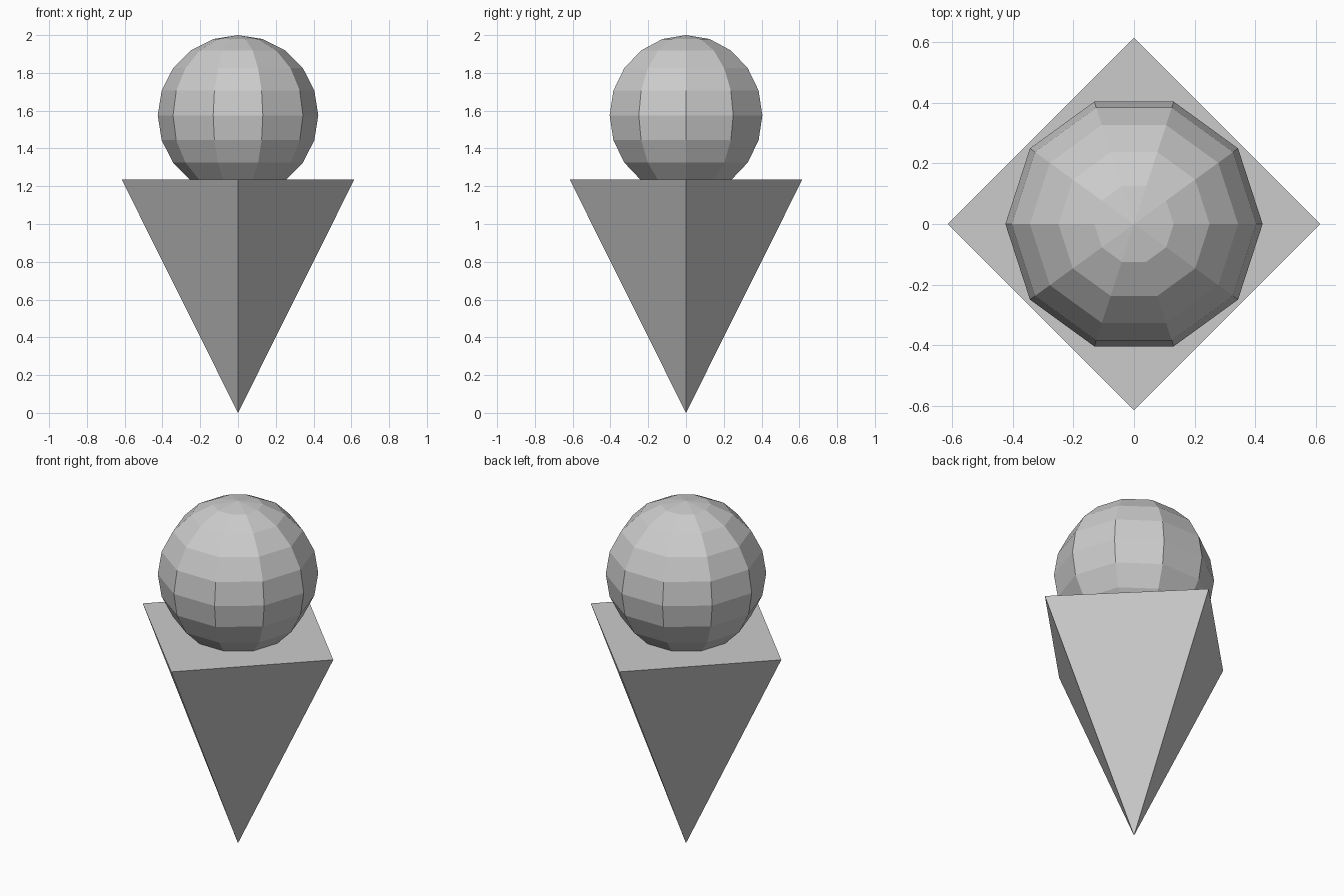
import bpy
import bmesh
import math

if "Cube" in bpy.data.objects:
    bpy.data.objects.remove(bpy.data.objects["Cube"])


def lathe(name, profile, segments):
    """Flat-faced solid turned about z; profile runs bottom to top, radius 0 at both ends."""
    bm = bmesh.new()
    rings = []
    for r, z in profile:
        if r < 1e-6:
            rings.append([bm.verts.new((0, 0, z))] * segments)
        else:
            angles = [2 * math.pi * i / segments for i in range(segments)]
            rings.append([bm.verts.new((r * math.cos(a), r * math.sin(a), z)) for a in angles])
    for low, high in zip(rings, rings[1:]):
        for i in range(segments):
            j = (i + 1) % segments
            corners = dict.fromkeys((low[i], low[j], high[j], high[i]))
            bm.faces.new(list(corners))
    bmesh.ops.recalc_face_normals(bm, faces=bm.faces[:])
    mesh = bpy.data.meshes.new(name)
    bm.to_mesh(mesh)
    bm.free()
    obj = bpy.data.objects.new(name, mesh)
    bpy.context.collection.objects.link(obj)
    return obj


# Four-sided cone, point down, with a flat top
CONE_TOP = 1.236
lathe("cone", [(0, 0), (0.616, CONE_TOP), (0, CONE_TOP)], 4)

# Ten-sided ball sunk into the cone top
R, RINGS = 0.425, 10
ball = [(R * math.sin(math.pi * k / RINGS), 2 - R - R * math.cos(math.pi * k / RINGS))
        for k in range(RINGS + 1)]
lathe("scoop", ball, 10)
